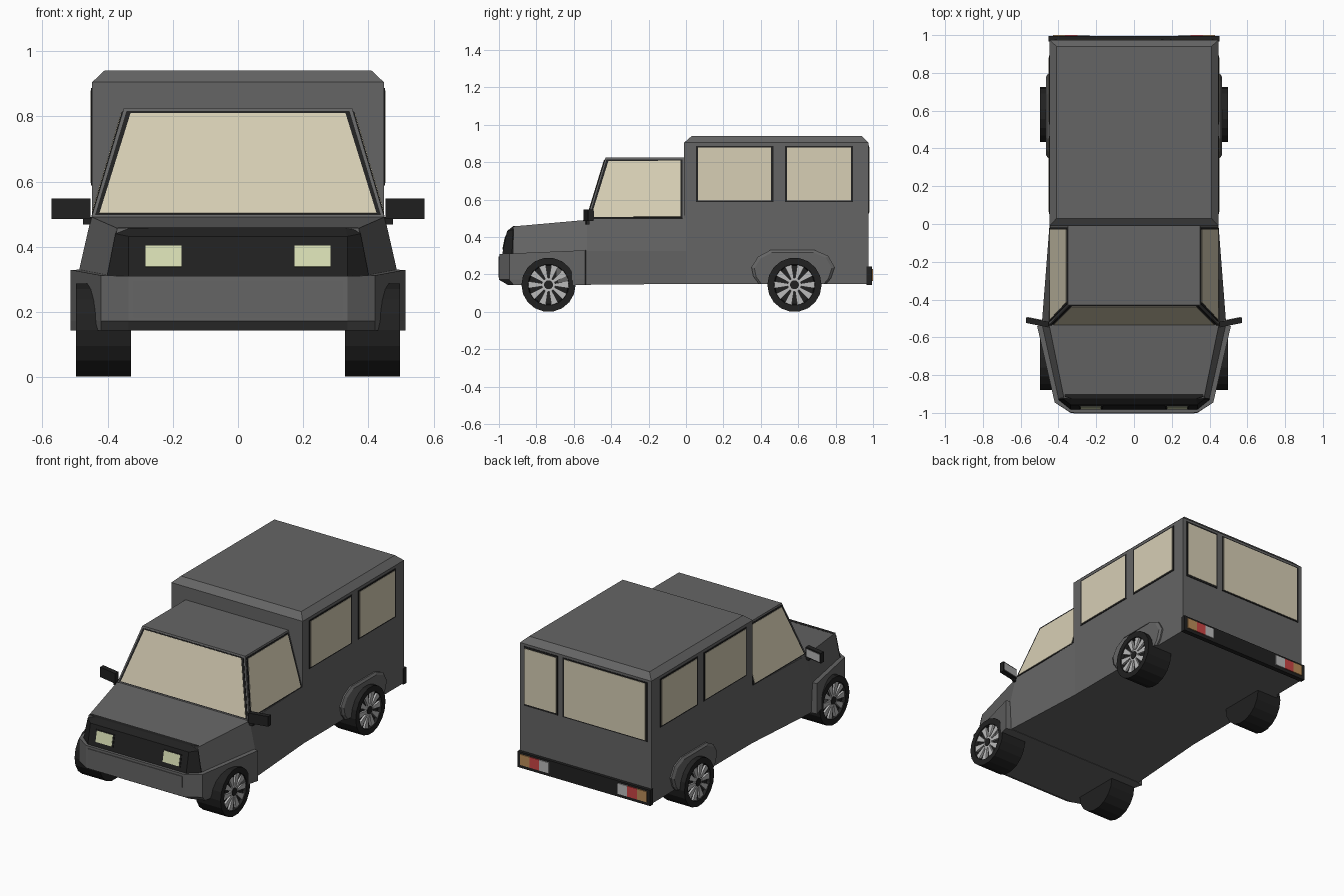
import bpy, bmesh, math
from mathutils import Vector as V

if "Cube" in bpy.data.objects:
    bpy.data.objects.remove(bpy.data.objects["Cube"])


def material(name, rgb):
    m = bpy.data.materials.new(name)
    m.diffuse_color = (*rgb, 1)
    m.use_nodes = True
    m.node_tree.nodes["Principled BSDF"].inputs["Base Color"].default_value = m.diffuse_color
    return m


BODY = material("body_grey", (0.13, 0.13, 0.13))
DARK = material("dark_trim", (0.015, 0.015, 0.015))
GLASS = material("glass", (0.68, 0.62, 0.46))
METAL = material("metal", (0.5, 0.5, 0.5))
LAMP = material("headlight", (0.68, 0.72, 0.45))
RED = material("red", (0.6, 0.06, 0.06))
ORANGE = material("orange", (0.5, 0.27, 0.1))


def loft(name, rings, mat, cap=True):
    """Skin a list of equal-length closed rings."""
    bm = bmesh.new()
    rows = [[bm.verts.new(p) for p in r] for r in rings]
    n = len(rows[0])
    for a, b in zip(rows, rows[1:]):
        for i in range(n):
            j = (i + 1) % n
            bm.faces.new((a[i], a[j], b[j], b[i]))
    if cap:
        bm.faces.new(rows[0])
        bm.faces.new(rows[-1])
    bmesh.ops.recalc_face_normals(bm, faces=bm.faces)
    me = bpy.data.meshes.new(name)
    bm.to_mesh(me)
    bm.free()
    me.materials.append(mat)
    ob = bpy.data.objects.new(name, me)
    bpy.context.collection.objects.link(ob)
    return ob


def sym(half):
    """Complete a half outline by mirroring it in x."""
    return [V(p) for p in half] + [V((-p[0], p[1], p[2])) for p in reversed(half)]


def rect(x, y0, y1, z):
    return [(-x, y0, z), (x, y0, z), (x, y1, z), (-x, y1, z)]


def box(name, lo, hi, mat):
    return loft(name, [[(lo[0], lo[1], z), (hi[0], lo[1], z),
                        (hi[0], hi[1], z), (lo[0], hi[1], z)] for z in (lo[2], hi[2])], mat)


def panel(name, pts, mat, t):
    pts = [V(p) for p in pts]
    n = (pts[2] - pts[0]).cross(pts[3] - pts[1]).normalized() * t
    return loft(name, [[p - n for p in pts], [p + n for p in pts]], mat)


def window(name, pts, mat=GLASS, edge=0.014):
    pts = [V(p) for p in pts]
    c = sum(pts, V()) / len(pts)
    panel(name + "_frame", pts, DARK, 0.003)
    panel(name, [p + (c - p).normalized() * edge for p in pts], mat, 0.005)


# Rear passenger box with chamfered roof edge
loft("rear_box", [rect(0.447, -0.01, 0.975, 0.15), rect(0.447, -0.01, 0.975, 0.905),
                  rect(0.41, 0.03, 0.94, 0.94)], BODY)

# Lower cab and hood, skinned from cross-sections along y
sections = [(-0.925, (0.40, 0.148), (0.40, 0.31), (0.37, 0.457)),
            (-0.53, (0.48, 0.145), (0.488, 0.325), (0.45, 0.492)),
            (0.0, (0.447, 0.15), (0.447, 0.325), (0.447, 0.503))]
loft("hood_and_lower_cab", [sym([(x, y, z) for x, z in pts]) for y, *pts in sections], BODY)

# Upper cab
loft("upper_cab", [[(-0.45, -0.533, 0.488), (0.45, -0.533, 0.488), (0.447, 0, 0.488), (-0.447, 0, 0.488)],
                   rect(0.35, -0.43, 0, 0.825)], BODY)

# Front bumper running back into the flared fenders


def bumper_ring(z, front, rise=0.0):
    half = [(0.335, front), (0.42, max(-0.945, front + 0.03)), (0.513, -0.54), (0.46, -0.53)]
    return sym([(x, y, z + rise * (y + 1) / 0.47) for x, y in half])


loft("front_bumper_and_fenders", [bumper_ring(0.143, -0.95), bumper_ring(0.172, -1.0),
                                  bumper_ring(0.31, -0.998, 0.02)], BODY)
panel("bumper_plate", [(-0.32, -1, 0.183), (0.32, -1, 0.183), (0.32, -1, 0.295), (-0.32, -1, 0.295)], BODY, 0.002)

# Dark wraparound grille
loft("grille", [sym([(0.335, -0.983, 0.308), (0.402, -0.93, 0.308), (0.40, -0.91, 0.308)]),
                sym([(0.335, -0.957, 0.432), (0.376, -0.925, 0.44), (0.372, -0.905, 0.44)]),
                sym([(0.33, -0.925, 0.458), (0.368, -0.912, 0.46), (0.366, -0.90, 0.46)])], DARK)

# Windscreen on the sloped cab front


def screen(x, z):
    return (x, -0.533 + (z - 0.488) * 0.103 / 0.337, z)


window("windscreen", [screen(-0.438, 0.497), screen(0.438, 0.497), screen(0.342, 0.815), screen(-0.342, 0.815)])

# Rear windows: narrow on the right, wide on the left
for name, x0, x1 in (("narrow", 0.19, 0.42), ("wide", -0.42, 0.155)):
    window("back_window_" + name, [(x0, 0.975, 0.525), (x1, 0.975, 0.525), (x1, 0.975, 0.89), (x0, 0.975, 0.89)])

# Rear bumper
box("rear_bumper", (-0.452, 0.965, 0.145), (0.452, 0.994, 0.242), DARK)


def wheel(name, s, y):
    """Tyre with recessed dark hub and ten metal spokes."""
    r, n = 0.145, 18

    def ring(x, rad):
        return [(s * x, y + rad * math.sin(2 * math.pi * (i + 0.5) / n),
                 r + rad * math.cos(2 * math.pi * (i + 0.5) / n)) for i in range(n)]
    loft(name + "_tyre", [ring(0.328, 0.105), ring(0.328, r), ring(0.497, r), ring(0.497, 0.11),
                          ring(0.478, 0.105)], DARK)
    for k in range(10):
        a = 2 * math.pi * (k + 0.5) / 10
        u, w = V((0, math.sin(a), math.cos(a))), V((0, math.cos(a), -math.sin(a)))
        c = V((s * 0.484, y, r))
        panel(name + "_spoke", [c + u * 0.032 - w * 0.007, c + u * 0.032 + w * 0.007,
                                c + u * 0.107 + w * 0.019, c + u * 0.107 - w * 0.019], METAL, 0.007)
    loft(name + "_hub_ring", [ring(0.475, 0.036), ring(0.489, 0.036)], METAL)
    loft(name + "_hub_cap", [ring(0.475, 0.024), ring(0.493, 0.024)], DARK)


ARCH = [(0.39, 0.15), (0.36, 0.19), (0.35, 0.24), (0.385, 0.295), (0.45, 0.33), (0.69, 0.33),
        (0.76, 0.30), (0.795, 0.24), (0.775, 0.18), (0.75, 0.15)]

for side, s in (("left", -1), ("right", 1)):
    # Wheels and rear arch flare
    wheel("front_wheel_" + side, s, -0.735)
    wheel("rear_wheel_" + side, s, 0.58)
    loft("rear_arch_" + side, [[(s * x, 0.575 + (y - 0.575) * k, 0.15 + (z - 0.15) * k) for y, z in ARCH]
                               for x, k in ((0.43, 1), (0.456, 1), (0.466, 0.93))], BODY)

    # Side windows
    for i, (y0, y1) in enumerate(((0.053, 0.467), (0.528, 0.892))):
        x = s * 0.447
        window(f"side_window_{side}_{i + 1}", [(x, y0, 0.588), (x, y1, 0.588), (x, y1, 0.887), (x, y0, 0.887)])

    def door(y, z):
        return (s * (0.449 - (z - 0.488) * 0.099 / 0.337), y, z)
    window("door_window_" + side, [door(-0.52, 0.5), door(-0.018, 0.5), door(-0.018, 0.815), door(-0.425, 0.815)])

    # Headlights set on the sloped grille
    def face(x, z):
        return (s * x, -0.983 + (z - 0.308) * 0.026 / 0.124, z)
    window("headlight_" + side, [face(0.165, 0.333), face(0.292, 0.333), face(0.292, 0.408), face(0.165, 0.408)],
           LAMP, 0.01)

    # Tail lights
    for name, m, x in (("indicator", ORANGE, 0.43), ("brake_light", RED, 0.365), ("reverse_light", METAL, 0.30)):
        box(f"{name}_{side}", (min(s * x, s * (x - 0.065)), 0.985, 0.165),
            (max(s * x, s * (x - 0.065)), 1.0, 0.23), m)

    # Door mirror: angled housing, glass and stem
    def mirror(x0, x1, dy0, dy1, z0, z1):
        return [[(s * x, -0.53 + (x - 0.45) * 0.2 + d, z) for x, d in
                 ((x0, dy0), (x1, dy0), (x1, dy1), (x0, dy1))] for z in (z0, z1)]
    loft("mirror_housing_" + side, mirror(0.453, 0.572, -0.018, 0.012, 0.486, 0.548), DARK)
    loft("mirror_glass_" + side, mirror(0.462, 0.563, 0.008, 0.015, 0.494, 0.54), METAL)
    loft("mirror_stem_" + side, mirror(0.435, 0.475, -0.008, 0.008, 0.468, 0.492), DARK)
